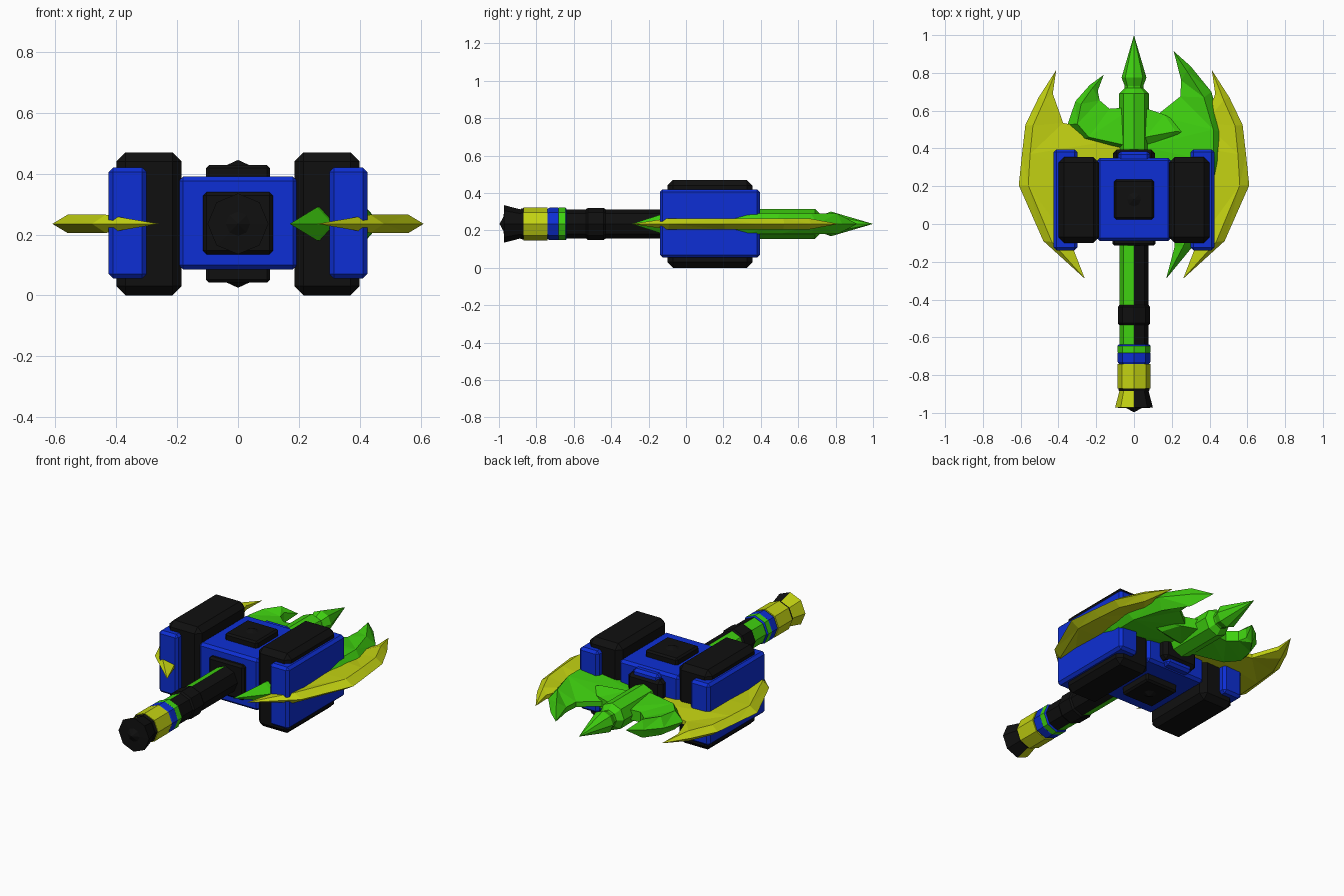
import bpy, bmesh, math

if "Cube" in bpy.data.objects:
    bpy.data.objects.remove(bpy.data.objects["Cube"])

ZC = 0.235  # height of the hammer's mid plane


def material(name, rgb):
    m = bpy.data.materials.new(name)
    m.diffuse_color = (*rgb, 1)
    m.use_nodes = True
    m.node_tree.nodes["Principled BSDF"].inputs["Base Color"].default_value = m.diffuse_color
    return m


BLACK = material("black", (0.005, 0.005, 0.005))
BLUE = material("blue", (0.004, 0.028, 0.66))
GREEN = material("green", (0.05, 0.64, 0.005))
YELLOW = material("yellow", (0.55, 0.65, 0.006))


def finish(name, bm, mats, rule=None):
    bmesh.ops.recalc_face_normals(bm, faces=bm.faces[:])
    if rule:
        for f in bm.faces:
            f.material_index = rule(f.calc_center_median())
    me = bpy.data.meshes.new(name)
    bm.to_mesh(me)
    bm.free()
    for m in mats:
        me.materials.append(m)
    ob = bpy.data.objects.new(name, me)
    bpy.context.collection.objects.link(ob)
    return ob


def box(name, lo, hi, mat, chamfer=0.015):
    bm = bmesh.new()
    bmesh.ops.create_cube(bm, size=1)
    for v in bm.verts:
        v.co = [lo[i] + (v.co[i] + 0.5) * (hi[i] - lo[i]) for i in range(3)]
    bmesh.ops.bevel(bm, geom=bm.edges[:], offset=chamfer, segments=1, affect='EDGES')
    return finish(name, bm, [mat])


def lathe(name, profile, mats, rule=None, n=8):
    """Eight-sided turning along y; profile is (y, radius)."""
    bm = bmesh.new()
    rings = []
    for y, r in profile:
        if r == 0:
            rings.append([bm.verts.new((0, y, ZC))] * n)
        else:
            rings.append([bm.verts.new((r * math.sin(math.tau * k / n), y,
                                        ZC + r * math.cos(math.tau * k / n))) for k in range(n)])
    for a, b in zip(rings, rings[1:]):
        for k in range(n):
            j = (k + 1) % n
            bm.faces.new(list(dict.fromkeys((a[k], a[j], b[j], b[k]))))
    for ring in (rings[0], rings[-1]):
        if ring[0] is not ring[1]:
            bm.faces.new(ring)
    return finish(name, bm, mats, rule)


def blade(name, tip, stations, end, h, hi, mat, sx=1):
    """Ridged blade; each station is outer edge, ridge and inner edge in x, y."""
    bm = bmesh.new()

    def vert(p, z):
        return bm.verts.new((sx * p[0], p[1], ZC + z))
    rings = [[vert(tip, 0)] * 5]
    for o, r, i in stations:
        rings.append([vert(o, 0), vert(r, h), vert(i, hi), vert(i, -hi), vert(r, -h)])
    if end:
        rings.append([vert(end, 0)] * 5)
    for a, b in zip(rings, rings[1:]):
        for k in range(5):
            j = (k + 1) % 5
            bm.faces.new(list(dict.fromkeys((a[k], a[j], b[j], b[k]))))
    if not end:
        bm.faces.new(rings[-1])
    bmesh.ops.triangulate(bm, faces=bm.faces[:])
    return finish(name, bm, [mat])


# Hammer head: centre block, black cheeks and blue striking ends
box("head_core", (-0.195, -0.09, 0.085), (0.195, 0.35, 0.39), BLUE)
for s, side in ((-1, "left"), (1, "right")):
    a, b = sorted((s * 0.185, s * 0.40))
    box(f"{side}_cheek", (a, -0.10, 0), (b, 0.355, 0.47), BLACK, 0.03)
    a, b = sorted((s * 0.30, s * 0.425))
    box(f"{side}_striking_end", (a, -0.14, 0.055), (b, 0.395, 0.42), BLUE)

# Collars where the handle enters and where the spike leaves
box("front_collar", (-0.115, -0.115, 0.135), (0.115, 0, 0.34), BLACK, 0.012)
box("back_collar", (-0.112, 0.30, 0.115), (0.112, 0.395, 0.355), BLACK, 0.02)
box("back_collar_band", (-0.085, 0.30, 0.09), (0.085, 0.383, 0.38), BLUE, 0.015)

# Square plates with a faceted stud on the top and bottom
for s, side in ((1, "top"), (-1, "bottom")):
    z0, z1 = sorted((ZC + s * 0.13, ZC + s * 0.193))
    box(f"{side}_plate", (-0.105, 0.025, z0), (0.105, 0.235, z1), BLACK, 0.01)
    bm = bmesh.new()
    bmesh.ops.create_cone(bm, cap_ends=True, segments=8, radius1=0.065, radius2=0, depth=0.03)
    for v in bm.verts:
        v.co = (v.co.x, v.co.y + 0.13, ZC + s * (0.195 + v.co.z))
    finish(f"{side}_stud", bm, [BLACK])

# Handle: green on the left half, black on the right half
def right_half(c):
    return int(c.x > 0)


lathe("handle_shaft", [(-0.66, 0.078), (-0.05, 0.078)], [GREEN, BLACK], right_half)
lathe("grip_band", [(-0.535, 0.078), (-0.525, 0.086), (-0.44, 0.086), (-0.43, 0.078)], [BLACK])
lathe("green_ring", [(-0.69, 0.08), (-0.68, 0.087), (-0.645, 0.087), (-0.638, 0.08)],
      [GREEN, BLUE], lambda c: int(c.y > -0.65))
lathe("blue_ring", [(-0.74, 0.08), (-0.73, 0.087), (-0.685, 0.087), (-0.675, 0.08)], [BLUE])
lathe("yellow_grip", [(-0.87, 0.088), (-0.74, 0.088)], [YELLOW])
lathe("pommel_neck", [(-0.885, 0.08), (-0.862, 0.086)], [BLACK])
lathe("pommel", [(-0.997, 0), (-0.975, 0.04), (-0.972, 0.1), (-0.875, 0.075)], [YELLOW, BLACK],
      lambda c: int(c.x > 0 or c.y < -0.965))

# Spike at the top of the weapon
lathe("spike_socket", [(0.36, 0.08), (0.69, 0.08), (0.72, 0.05), (0.78, 0.045)], [GREEN])
lathe("spike_point", [(0.72, 0.045), (0.775, 0.066), (1.0, 0)], [GREEN])

# Yellow crescent blades, mirrored
for s, side in ((-1, "left"), (1, "right")):
    blade(f"{side}_yellow_blade", (0.412, 0.815), [
        ((0.505, 0.67), (0.475, 0.655), (0.43, 0.69)),
        ((0.575, 0.525), (0.535, 0.52), (0.375, 0.535)),
        ((0.593, 0.37), (0.55, 0.37), (0.0, 0.46)),
        ((0.61, 0.205), (0.56, 0.205), (0.0, 0.2)),
        ((0.48, -0.09), (0.435, -0.095), (0.33, -0.11))],
        (0.26, -0.29), 0.03, 0.012, YELLOW, s)

# Green blades: a long crescent on the right, a short horn on the left
blade("right_green_blade", (0.21, 0.915), [
    ((0.30, 0.835), (0.28, 0.81), (0.25, 0.76)),
    ((0.41, 0.70), (0.37, 0.67), (0.245, 0.675)),
    ((0.468, 0.48), (0.42, 0.50), (0.12, 0.575)),
    ((0.46, 0.33), (0.42, 0.33), (0.04, 0.41)),
    ((0.43, 0.18), (0.38, 0.18), (0.20, 0.15)),
    ((0.31, -0.12), (0.26, -0.12), (0.215, -0.12))],
    (0.17, -0.29), 0.055, 0.015, GREEN)
blade("left_green_blade", (0.16, 0.79), [
    ((0.235, 0.735), (0.22, 0.72), (0.192, 0.705)),
    ((0.31, 0.65), (0.28, 0.635), (0.182, 0.655)),
    ((0.352, 0.525), (0.30, 0.53), (0.13, 0.61)),
    ((0.27, 0.45), (0.24, 0.46), (0.0, 0.62)),
    ((0.08, 0.40), (0.06, 0.42), (0.0, 0.45))],
    None, 0.055, 0.03, GREEN, -1)
# Web filling the gap between the spike and the right crescent
blade("green_web", (0.33, 0.48), [
    ((0.25, 0.44), (0.22, 0.49), (0.16, 0.58)),
    ((0.08, 0.40), (0.06, 0.46), (0.04, 0.62))],
    None, 0.05, 0.03, GREEN)
